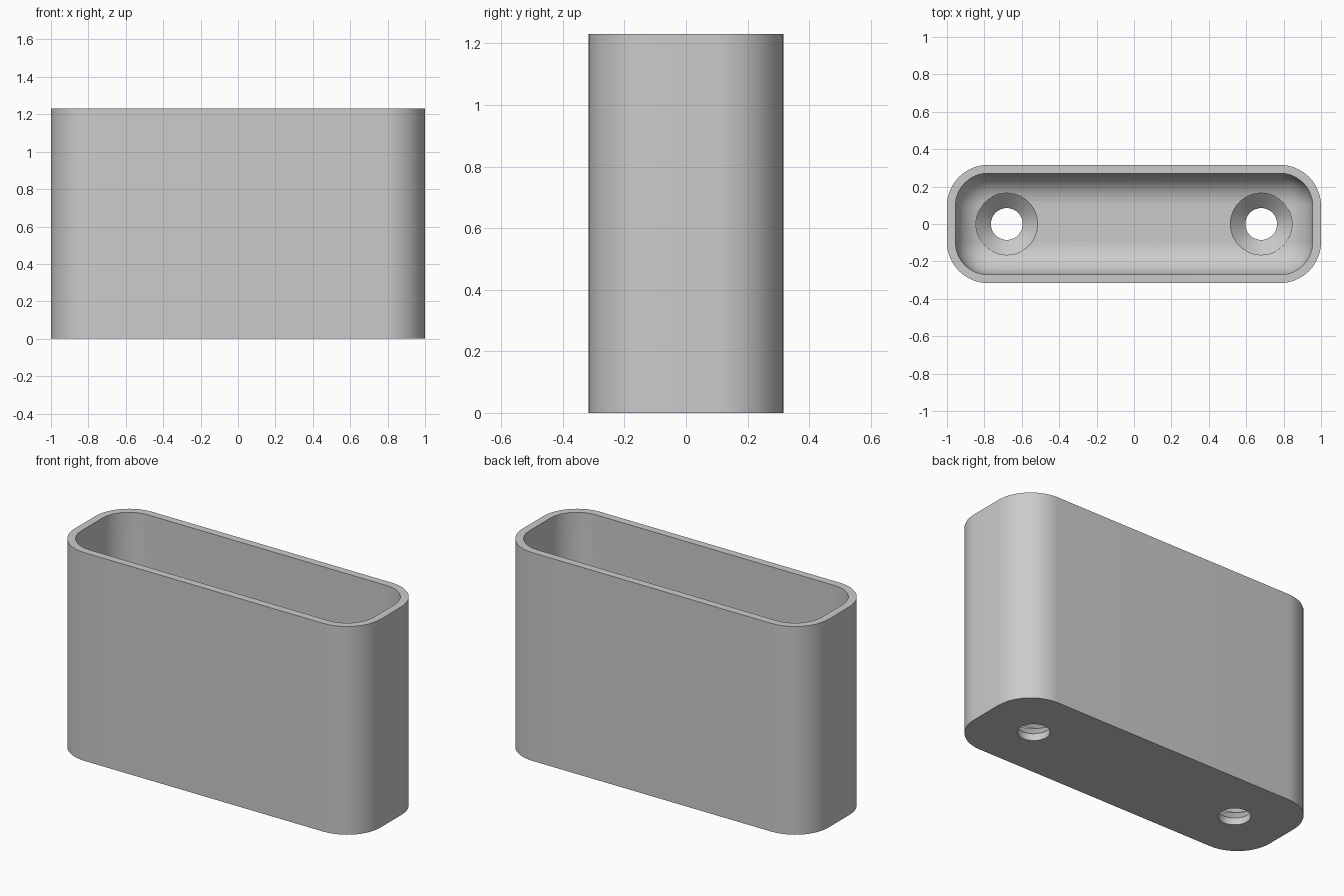
import bpy, bmesh, math

if "Cube" in bpy.data.objects:
    bpy.data.objects.remove(bpy.data.objects["Cube"], do_unlink=True)

HALF_X, HALF_Y, HEIGHT, CORNER = 1.0, 0.316, 1.23, 0.22
WALL, FLOOR, FILLET = 0.045, 0.12, 0.17
ARC_STEPS, FILLET_STEPS = 16, 12

grey = bpy.data.materials.new("plain grey")
grey.use_nodes = True
colour = (0.6, 0.6, 0.6, 1)
grey.diffuse_color = colour
grey.node_tree.nodes["Principled BSDF"].inputs["Base Color"].default_value = colour


def ring(bm, inset, z):
    """Rounded rectangle loop, inset from the outer outline."""
    r = CORNER - inset
    cx, cy = HALF_X - CORNER, HALF_Y - CORNER
    verts = []
    for i, (sx, sy) in enumerate(((1, 1), (-1, 1), (-1, -1), (1, -1))):
        for k in range(ARC_STEPS + 1):
            a = math.pi / 2 * (i + k / ARC_STEPS)
            verts.append(bm.verts.new((sx * cx + r * math.cos(a),
                                       sy * cy + r * math.sin(a), z)))
    return verts


def loft(bm, rings):
    for low, high in zip(rings, rings[1:]):
        n = len(low)
        for i in range(n):
            j = (i + 1) % n
            bm.faces.new((low[i], low[j], high[j], high[i]))
    bm.faces.new(rings[0][::-1])
    bm.faces.new(rings[-1])


def finish(bm, name):
    bmesh.ops.recalc_face_normals(bm, faces=bm.faces)
    mesh = bpy.data.meshes.new(name)
    bm.to_mesh(mesh)
    bm.free()
    obj = bpy.data.objects.new(name, mesh)
    bpy.context.collection.objects.link(obj)
    mesh.materials.append(grey)
    return obj


# Cup: outer wall, rim, inner wall, rounded transition to the floor
bm = bmesh.new()
profile = [(0, 0), (0, HEIGHT), (WALL, HEIGHT)]
for k in range(FILLET_STEPS + 1):
    a = math.pi / 2 * k / FILLET_STEPS
    profile.append((WALL + FILLET * (1 - math.cos(a)),
                    FLOOR + FILLET * (1 - math.sin(a))))
loft(bm, [ring(bm, inset, z) for inset, z in profile])
cup = finish(bm, "holder_cup")

# Countersunk screw holes through the floor
for side, x in (("left", 0.68), ("right", -0.68)):
    bm = bmesh.new()
    rings = []
    for r, z in ((0.085, -0.1), (0.085, 0.04), (0.165, 0.118), (0.165, 0.3)):
        rings.append([bm.verts.new((x + r * math.cos(math.tau * i / 48),
                                    r * math.sin(math.tau * i / 48), z))
                      for i in range(48)])
    loft(bm, rings)
    cutter = finish(bm, side + "_screw_hole_cutter")
    cutter.hide_render = True
    cut = cup.modifiers.new(side + " screw hole", "BOOLEAN")
    cut.operation = "DIFFERENCE"
    cut.solver = "EXACT"
    cut.object = cutter
    bpy.ops.object.select_all(action="DESELECT")
    cup.select_set(True)
    bpy.context.view_layer.objects.active = cup
    bpy.ops.object.modifier_apply(modifier=cut.name)
    bpy.data.objects.remove(cutter, do_unlink=True)

bpy.ops.object.shade_smooth_by_angle(angle=math.radians(30))
